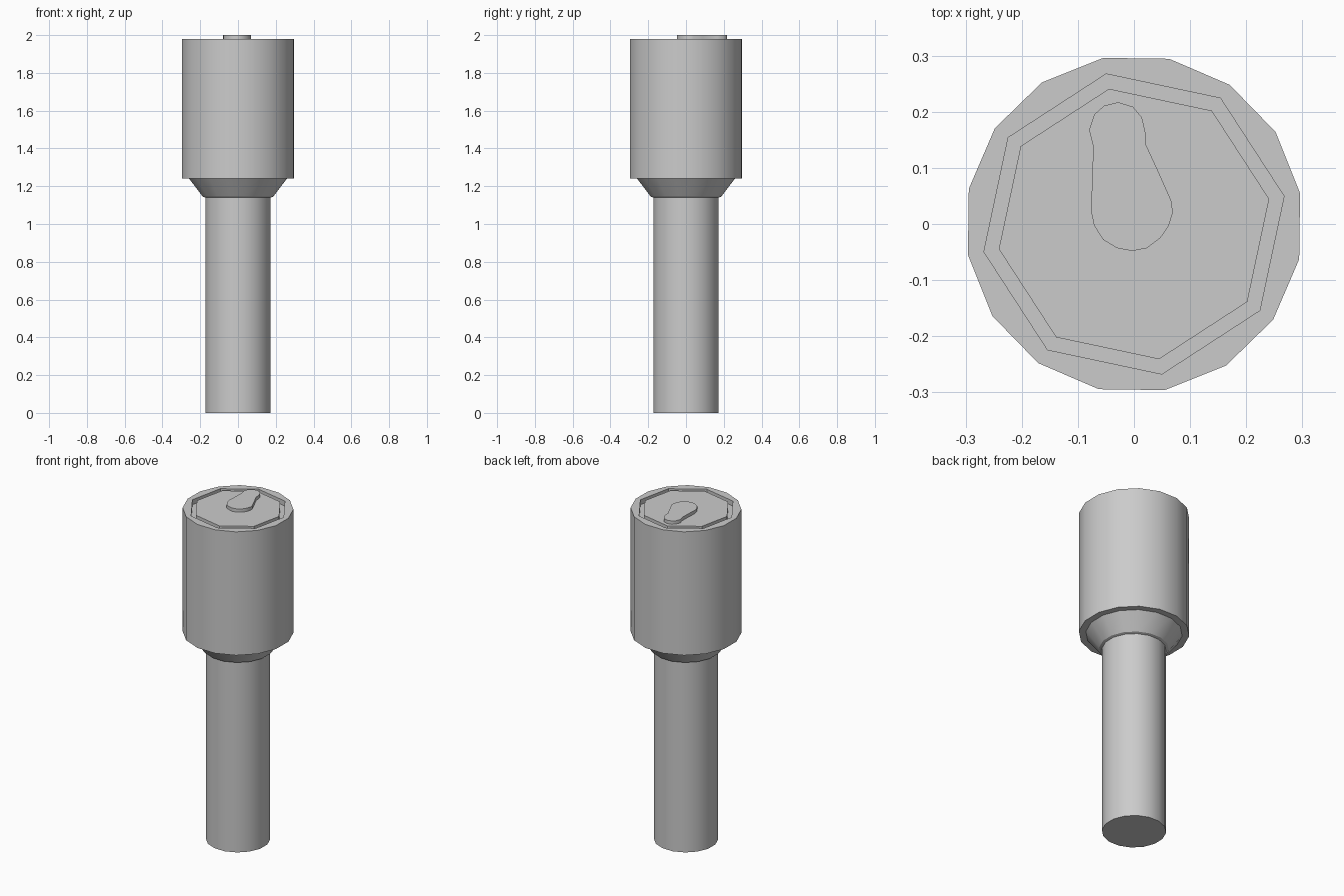
import bpy, bmesh, math

if "Cube" in bpy.data.objects:
    bpy.data.objects.remove(bpy.data.objects["Cube"])

TURN = math.radians(10.5)  # shared rotation of all rings


def finish(name, bm):
    bmesh.ops.recalc_face_normals(bm, faces=bm.faces)
    mesh = bpy.data.meshes.new(name)
    bm.to_mesh(mesh)
    bm.free()
    ob = bpy.data.objects.new(name, mesh)
    bpy.context.collection.objects.link(ob)
    bpy.ops.object.select_all(action='DESELECT')
    ob.select_set(True)
    bpy.context.view_layer.objects.active = ob
    bpy.ops.object.shade_smooth_by_angle(angle=math.radians(30))
    return ob


def loft(name, rings, cap_start=False, cap_end=False):
    """Join rings of (sides, radius, z); each side count divides the previous one."""
    bm = bmesh.new()
    loops = []
    for n, r, z in rings:
        loops.append([bm.verts.new((r * math.cos(TURN + math.tau * i / n),
                                    r * math.sin(TURN + math.tau * i / n), z))
                      for i in range(n)])
    for a, b in zip(loops, loops[1:]):
        k = len(a) // len(b)
        for j in range(len(b)):
            edge = [a[(j * k + s) % len(a)] for s in range(k + 1)]
            bm.faces.new(edge + [b[(j + 1) % len(b)], b[j]])
    if cap_start:
        bm.faces.new(loops[0][::-1])
    if cap_end:
        bm.faces.new(loops[-1])
    return finish(name, bm)


# Long lower shaft
loft("shaft", [(16, 0.175, 0), (16, 0.175, 1.14)], cap_start=True)

# Tapered collar with a small ledge around the shaft
loft("collar", [(16, 0.175, 1.14), (16, 0.19, 1.145), (16, 0.263, 1.24)])

# Wide head with an octagonal groove in its top
loft("head", [(16, 0.263, 1.24), (16, 0.301, 1.24), (16, 0.301, 1.98),
              (8, 0.272, 1.98), (8, 0.272, 1.95),
              (8, 0.245, 1.95), (8, 0.245, 1.98)], cap_end=True)

# Raised drop-shaped tab: wide round end, narrow neck, small round end
tab = [(-0.003, -0.048), (0.023, -0.043), (0.047, -0.025), (0.062, -0.003),
       (0.069, 0.02), (0.067, 0.04), (0.045, 0.09), (0.021, 0.142),
       (0.02, 0.165), (0.014, 0.19), (-0.002, 0.209), (-0.028, 0.217),
       (-0.053, 0.211), (-0.071, 0.195), (-0.08, 0.168), (-0.073, 0.14),
       (-0.074, 0.085), (-0.077, 0.025), (-0.071, -0.003), (-0.055, -0.028),
       (-0.03, -0.043)]
bm = bmesh.new()
low = [bm.verts.new((x, y, 1.98)) for x, y in tab]
top = [bm.verts.new((x, y, 2.0)) for x, y in tab]
bm.faces.new(top)
for i in range(len(tab)):
    j = (i + 1) % len(tab)
    bm.faces.new((low[i], low[j], top[j], top[i]))
finish("top_tab", bm)
